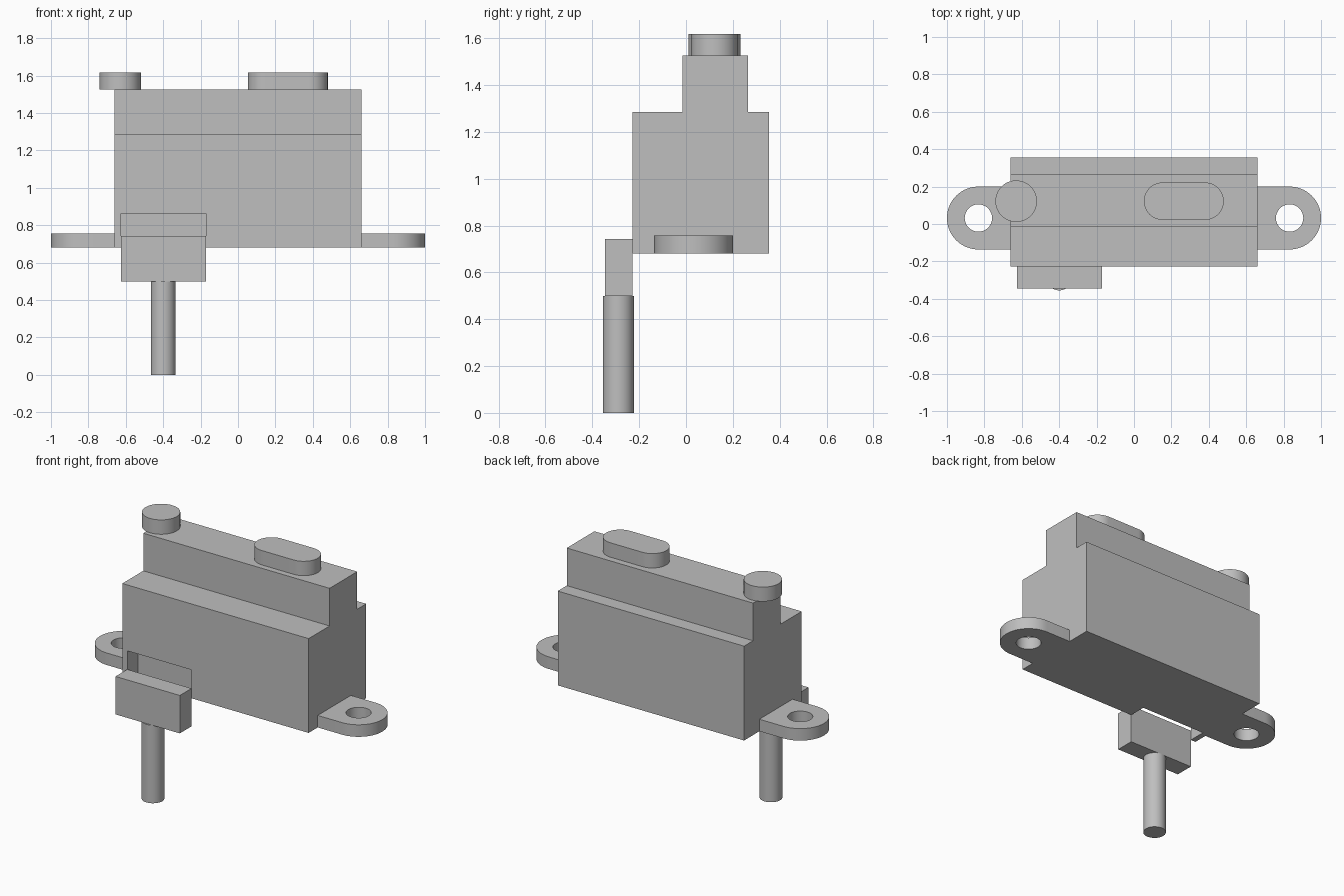
import bpy
import bmesh
from math import pi, cos, sin, radians
from mathutils import Matrix, Vector

cube = bpy.data.objects.get("Cube")
if cube:
    bpy.data.objects.remove(cube, do_unlink=True)

# One plain grey for everything
grey = bpy.data.materials.new("plain_grey")
grey.use_nodes = True
GREY = (0.52, 0.52, 0.52, 1.0)
grey.diffuse_color = GREY
grey.node_tree.nodes["Principled BSDF"].inputs["Base Color"].default_value = GREY


def prism(name, outline, start, depth, axis="z"):
    """Extrude a 2D outline: (x, y) along z, or (y, z) along x."""
    bm = bmesh.new()
    if axis == "z":
        points, direction = [(a, b, start) for a, b in outline], Vector((0, 0, depth))
    else:
        points, direction = [(start, a, b) for a, b in outline], Vector((depth, 0, 0))
    face = bm.faces.new([bm.verts.new(p) for p in points])
    result = bmesh.ops.extrude_face_region(bm, geom=[face])
    moved = [v for v in result["geom"] if isinstance(v, bmesh.types.BMVert)]
    bmesh.ops.translate(bm, vec=direction, verts=moved)
    bmesh.ops.recalc_face_normals(bm, faces=bm.faces)
    mesh = bpy.data.meshes.new(name)
    bm.to_mesh(mesh)
    bm.free()
    mesh.materials.append(grey)
    obj = bpy.data.objects.new(name, mesh)
    bpy.context.collection.objects.link(obj)
    return obj


def arc(cx, cy, r, start=0.0, sweep=2 * pi, steps=64):
    count = steps if sweep >= 2 * pi else steps + 1
    return [(cx + r * cos(start + sweep * i / steps),
             cy + r * sin(start + sweep * i / steps)) for i in range(count)]


def rectangle(x0, x1, y0, y1):
    return [(x0, y0), (x1, y0), (x1, y1), (x0, y1)]


def cut(obj, cutter):
    """Subtract the cutter, bake the result and remove the cutter."""
    cutter.hide_render = True
    mod = obj.modifiers.new("cut", "BOOLEAN")
    mod.operation = "DIFFERENCE"
    mod.solver = "EXACT"
    mod.object = cutter
    bpy.context.view_layer.objects.active = obj
    bpy.ops.object.modifier_apply(modifier=mod.name)
    bpy.data.objects.remove(cutter, do_unlink=True)


def smooth(obj):
    obj.data.shade_smooth()
    obj.data.set_sharp_from_angle(angle=radians(30))


HALF = 0.66                      # half length of the housing
BASE, STEP, TOP = 0.68, 1.284, 1.525
FRONT, BACK = -0.228, 0.355
ARM_X = (-0.625, -0.17)

# Stepped housing with a notch in the lower front edge
section = [(FRONT, BASE), (BACK, BASE), (BACK, STEP), (0.264, STEP),
           (0.264, TOP), (-0.016, TOP), (-0.016, STEP), (FRONT, STEP)]
housing = prism("housing", section, -HALF, 2 * HALF, axis="x")
cut(housing, prism("notch_cutter", rectangle(*ARM_X, FRONT - 0.1, -0.118),
                   BASE - 0.1, 0.282))

# Rounded mounting tabs with a screw hole at each end
for side, name in ((1, "left_tab"), (-1, "right_tab")):
    cx, cy, r = 0.832, 0.032, 0.168
    outline = [(HALF, cy - r)] + arc(cx, cy, r, -pi / 2, pi, 32) + [(HALF, cy + r)]
    tab = prism(name, [(side * x, y) for x, y in outline], BASE, 0.077)
    cut(tab, prism("hole_cutter", arc(side * cx, cy, 0.073), BASE - 0.1, 0.3))
    smooth(tab)

# Arm block in front of the notch and the pin below it
prism("arm_block", rectangle(*ARM_X, -0.346, FRONT), 0.5, 0.243)
smooth(prism("pin", arc(-0.4, -0.289, 0.066), 0, 0.5))

# Round button and long rounded button on the top
smooth(prism("round_button", arc(-0.63, 0.122, 0.111), TOP, 0.092))
pill = arc(0.38, 0.122, 0.1, -pi / 2, pi, 32) + arc(0.153, 0.122, 0.1, pi / 2, pi, 32)
smooth(prism("long_button", pill, TOP, 0.092))
